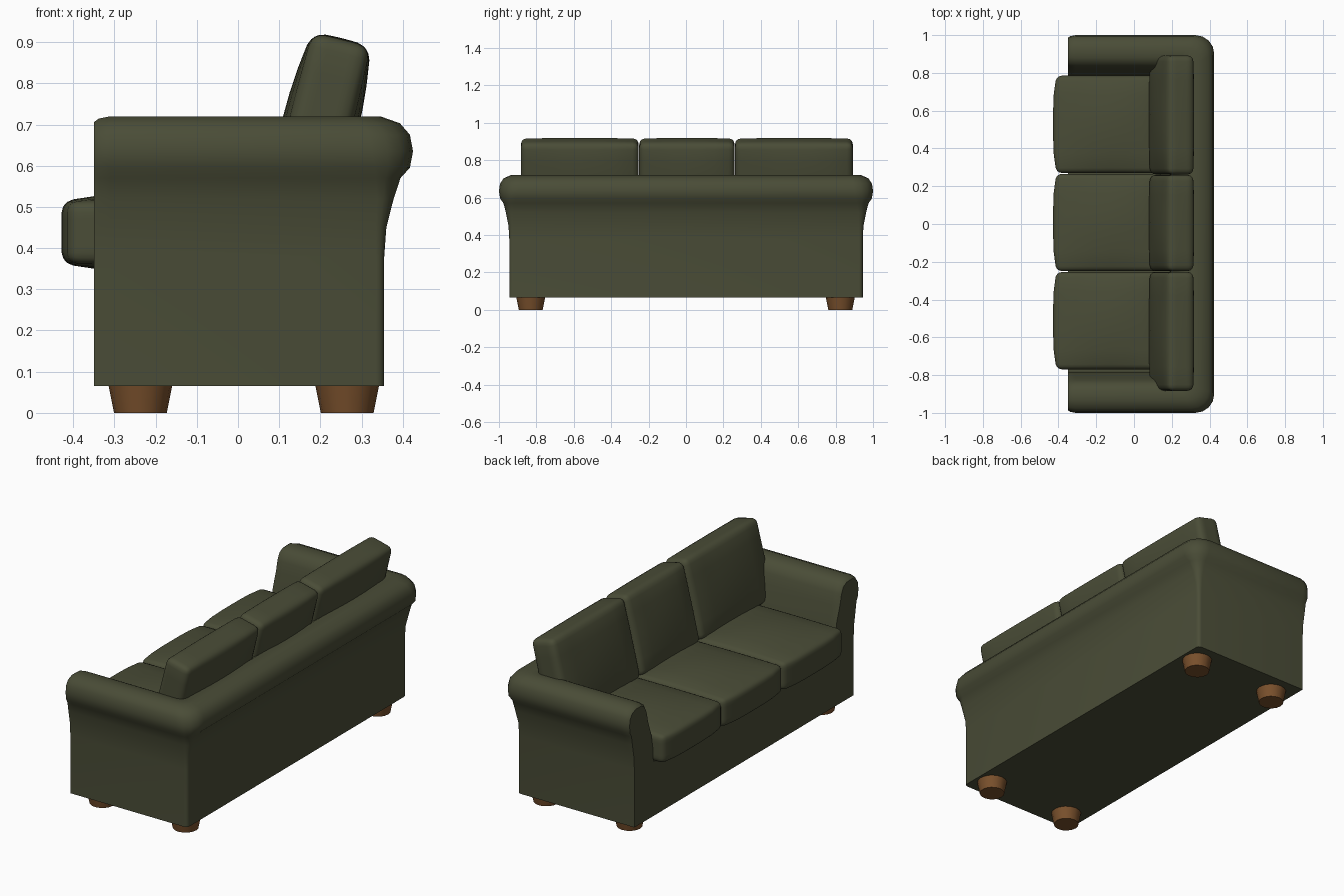
import bpy, bmesh, math
from mathutils import Vector, Matrix

if "Cube" in bpy.data.objects:
    bpy.data.objects.remove(bpy.data.objects["Cube"])


def material(name, color):
    m = bpy.data.materials.new(name)
    m.diffuse_color = color
    m.use_nodes = True
    m.node_tree.nodes["Principled BSDF"].inputs["Base Color"].default_value = m.diffuse_color
    return m


FABRIC = material("green_fabric", (0.068, 0.073, 0.038, 1))
WOOD = material("brown_wood", (0.19, 0.08, 0.025, 1))


def finish(bm, name, mat, angle=40):
    bmesh.ops.recalc_face_normals(bm, faces=bm.faces)
    me = bpy.data.meshes.new(name)
    bm.to_mesh(me)
    bm.free()
    me.materials.append(mat)
    ob = bpy.data.objects.new(name, me)
    bpy.context.collection.objects.link(ob)
    bpy.context.view_layer.objects.active = ob
    ob.select_set(True)
    bpy.ops.object.shade_smooth_by_angle(angle=math.radians(angle))
    ob.select_set(False)
    return ob


# Arms and back: one rolled profile swept round a U
# (outward offset, height, corner radius)
PROFILE = [(0, .065, .02), (0, .38, .02), (.004, .45, .025), (.018, .52, .04),
           (.031, .57, .06), (.049, .595, .085), (.055, .635, .10),
           (.049, .675, .10), (.03, .703, .09), (-.01, .72, .07),
           (-.065, .718, .04), (-.098, .70, .03), (-.118, .66, .02),
           (-.13, .60, .02), (-.148, .52, .02), (-.161, .43, .02),
           (-.165, .35, .02), (-.165, .065, .02)]
FRONT = -.35


def u_row(off, z, r):
    y = .945 + off
    x = .355 + (off * 1.27 if off > 0 else off)
    # the front end of each roll is slightly rounded
    y0, z0 = y, z
    if z > .5:
        k = 1 - .16 * min(1, (z - .5) / .12)
        y0, z0 = .91 + (y - .91) * k, .63 + (z - .63) * k if z > .63 else z
    half = [(FRONT, y0, z0), (FRONT + .012, y + (y0 - y) * .4, z + (z0 - z) * .4),
            (FRONT + .04, y, z)]
    for i in range(5):
        a = math.pi / 2 * (1 - i / 4)
        half.append((x - r + r * math.cos(a), y - r + r * math.sin(a), z))
    return half + [(px, -py, pz) for px, py, pz in reversed(half)]


bm = bmesh.new()
rows = [[bm.verts.new(p) for p in u_row(*q)] for q in PROFILE]
n = len(rows[0])
for j, row in enumerate(rows):
    nxt = rows[(j + 1) % len(rows)]
    for i in range(n - 1):
        bm.faces.new((row[i], row[i + 1], nxt[i + 1], nxt[i]))
for end in (0, n - 1):
    bm.faces.new([row[end] for row in rows])
finish(bm, "arms_and_back", FABRIC)

# Seat base between the arms
bm = bmesh.new()
bmesh.ops.create_cube(bm, size=1, matrix=Matrix.Translation((-.08, 0, .2125))
                      @ Matrix.Diagonal((.54, 1.56, .295, 1)))
finish(bm, "seat_base", FABRIC)


def cushion(name, size, r, bulge, front, loc, tilt=0):
    """Rounded box with swollen faces; front bows the -x side in plan."""
    bm = bmesh.new()
    bmesh.ops.create_cube(bm, size=2)
    bmesh.ops.subdivide_edges(bm, edges=bm.edges[:], cuts=9, use_grid_fill=True)
    half = [s / 2 for s in size]
    for v in bm.verts:
        p, inner = Vector(), Vector()
        for a in range(3):
            h = half[a]
            k = round((v.co[a] + 1) * 5)
            side = min(k, 10 - k)
            if side < 2:
                c = (h - (0, .45)[side] * r) * (-1 if k < 5 else 1)
            else:
                c = (h - r) * (k - 5) / 3
            p[a] = c
            inner[a] = max(r - h, min(h - r, c))
        d = p - inner
        p = inner + d.normalized() * r
        u = [p[a] / half[a] for a in range(3)]
        f = [1 - min(1, t * t) for t in u]
        p += Vector((u[0] * bulge[0] * f[1] * f[2],
                     u[1] * bulge[1] * f[0] * f[2],
                     u[2] * bulge[2] * f[0] * f[1]))
        if u[0] < 0:
            p.x += front * u[0] * (1 - u[1] ** 4)
        v.co = p
    ob = finish(bm, name, FABRIC, 60)
    ob.location = loc
    ob.rotation_euler.y = math.radians(tilt)
    return ob


# Seat cushions
for i, y in enumerate((-.512, .008, .528)):
    cushion(f"seat_cushion_{i + 1}", (.56, .515, .15), .026, (0, 0, .03), .02,
            (-.128, y, .438))

# Back cushions, the outer two lapping over the arms
for i, (y0, y1) in enumerate(((-.883, -.253), (-.25, .26), (.262, .892))):
    cushion(f"back_cushion_{i + 1}", (.145, y1 - y0, .43), .032,
            (.02, 0, .004), 0, (.199, (y0 + y1) / 2, .697), 14)

# Tapered feet
for nx, x in (("front", -.237), ("rear", .265)):
    for ny, y in (("right", .825), ("left", -.83)):
        bm = bmesh.new()
        bmesh.ops.create_cone(bm, cap_ends=True, segments=16, radius1=.064,
                              radius2=.078, depth=.07,
                              matrix=Matrix.Translation((x, y, .035)))
        finish(bm, f"{nx}_{ny}_foot", WOOD, 30)
